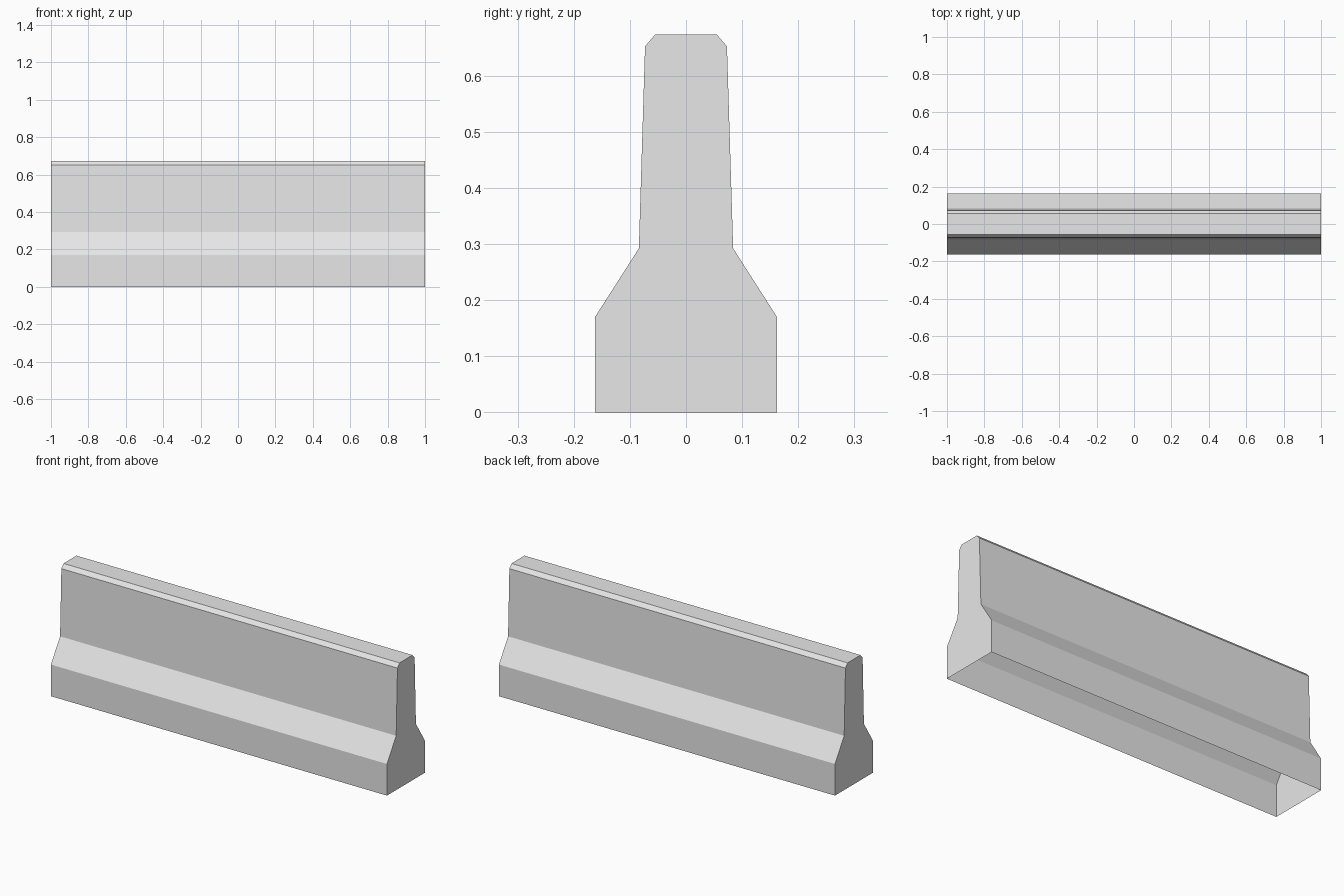
import bpy
import bmesh

default_cube = bpy.data.objects.get("Cube")
if default_cube:
    bpy.data.objects.remove(default_cube, do_unlink=True)

# Plain concrete colour
GREY = (0.8, 0.8, 0.8, 1.0)
concrete = bpy.data.materials.new("concrete grey")
concrete.diffuse_color = GREY
concrete.use_nodes = True
concrete.node_tree.nodes["Principled BSDF"].inputs["Base Color"].default_value = GREY

# Half cross-section (half depth, height): foot, slope, tapering wall, chamfered top
HALF_PROFILE = [(0.162, 0), (0.162, 0.17), (0.084, 0.292), (0.073, 0.652), (0.055, 0.673)]
HALF_LENGTH = 1.0
profile = HALF_PROFILE + [(-y, z) for y, z in reversed(HALF_PROFILE)]

# Barrier shell: two end caps joined by long strips, hollow and open underneath
bm = bmesh.new()
left_end, right_end = [
    [bm.verts.new((x, y, z)) for y, z in profile] for x in (HALF_LENGTH, -HALF_LENGTH)
]
bm.faces.new(left_end)
bm.faces.new(reversed(right_end))
for i in range(len(profile) - 1):
    bm.faces.new((left_end[i + 1], left_end[i], right_end[i], right_end[i + 1]))

mesh = bpy.data.meshes.new("barrier_shell")
bm.to_mesh(mesh)
bm.free()
mesh.materials.append(concrete)

barrier = bpy.data.objects.new("barrier_shell", mesh)
bpy.context.collection.objects.link(barrier)
